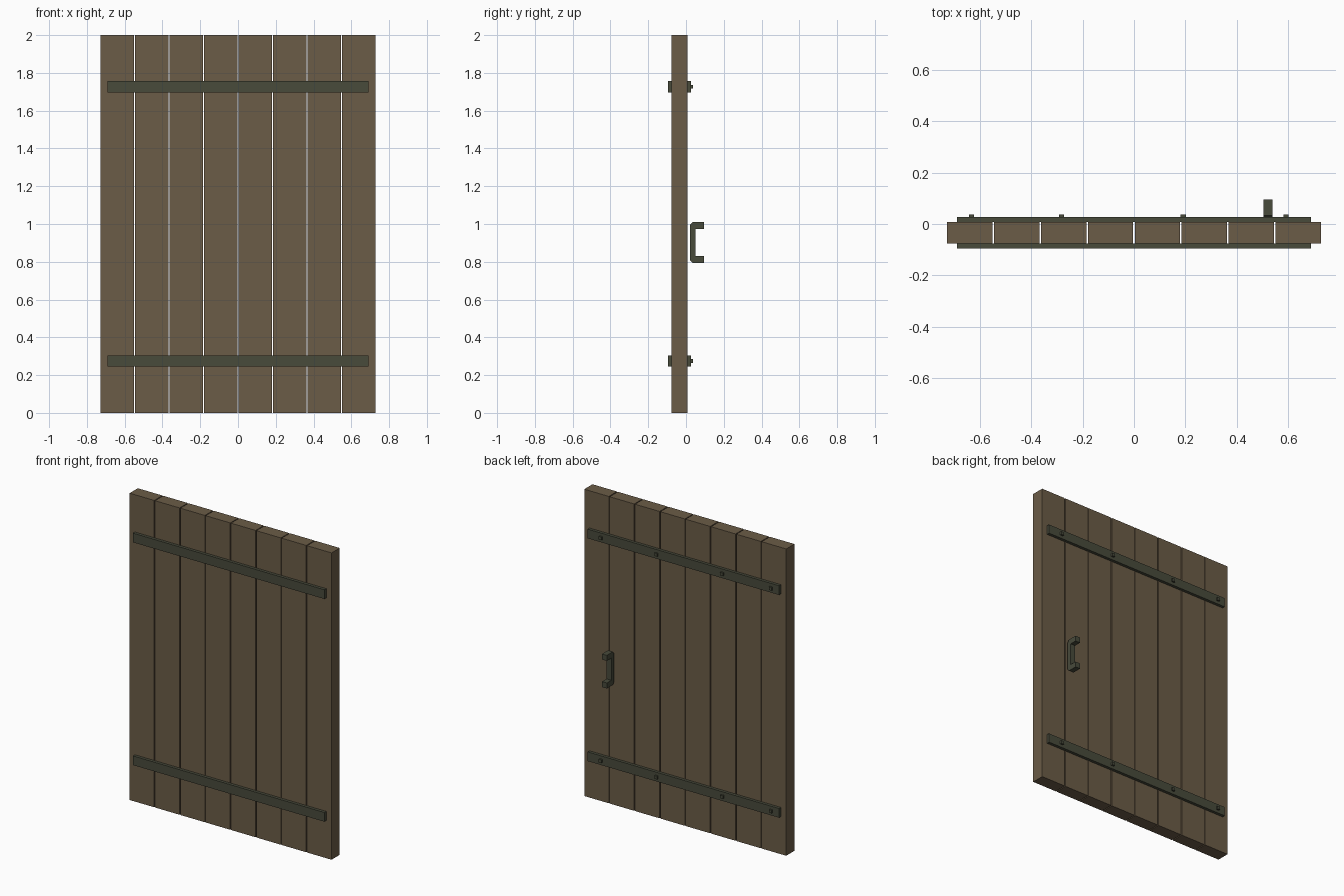
import bpy, bmesh

if "Cube" in bpy.data.objects:
    bpy.data.objects.remove(bpy.data.objects["Cube"])


def material(name, rgb):
    m = bpy.data.materials.new(name)
    m.diffuse_color = (*rgb, 1)
    m.use_nodes = True
    m.node_tree.nodes["Principled BSDF"].inputs["Base Color"].default_value = m.diffuse_color
    return m


wood = material("brown_wood", (0.147, 0.107, 0.063))
iron = material("dark_iron", (0.065, 0.069, 0.044))


def finish(name, bm, mat):
    bmesh.ops.recalc_face_normals(bm, faces=bm.faces)
    mesh = bpy.data.meshes.new(name)
    bm.to_mesh(mesh)
    bm.free()
    mesh.materials.append(mat)
    obj = bpy.data.objects.new(name, mesh)
    bpy.context.collection.objects.link(obj)
    return obj


def box(name, x, y, z, mat):
    """Box from (min, max) ranges on each axis."""
    bm = bmesh.new()
    bmesh.ops.create_cube(bm, size=1)
    for v in bm.verts:
        v.co = [(r[0] + r[1]) / 2 + c * (r[1] - r[0]) for c, r in zip(v.co, (x, y, z))]
    return finish(name, bm, mat)


# Vertical planks with narrow open gaps
COUNT, HALF, GAP = 8, 0.728, 0.006
width = (2 * HALF - (COUNT - 1) * GAP) / COUNT
BACK, FRONT = 0.008, -0.076
for i in range(COUNT):
    x0 = -HALF + i * (width + GAP)
    box(f"plank_{i + 1}", (x0, x0 + width), (FRONT, BACK), (0, 2), wood)

# Iron straps on both faces, with square bolts on the back
for level, z in (("lower", 0.275), ("upper", 1.727)):
    zr = (z - 0.03, z + 0.03)
    box(f"{level}_front_strap", (-0.69, 0.69), (-0.0955, FRONT), zr, iron)
    box(f"{level}_back_strap", (-0.69, 0.69), (BACK, 0.027), zr, iron)
    for n, x in enumerate((-0.634, -0.282, 0.192, 0.593)):
        box(f"{level}_bolt_{n + 1}", (x - 0.01, x + 0.01), (0.025, 0.038),
            (z - 0.01, z + 0.01), iron)

# C-shaped handle: half profile (y, height from centre), mirrored and extruded
MID = 0.902
half = [(0.0955, 0.108), (0.034, 0.108), (0.021, 0.093)]
inner = [(0.049, 0.072), (0.0955, 0.072)]
outline = half + [(y, -h) for y, h in reversed(half)]
outline += [(y, -h) for y, h in reversed(inner)] + inner
bm = bmesh.new()
face = bm.faces.new([bm.verts.new((0.504, y, MID + h)) for y, h in outline])
ext = bmesh.ops.extrude_face_region(bm, geom=[face])
for v in ext["geom"]:
    if isinstance(v, bmesh.types.BMVert):
        v.co.x = 0.539
finish("handle", bm, iron)
